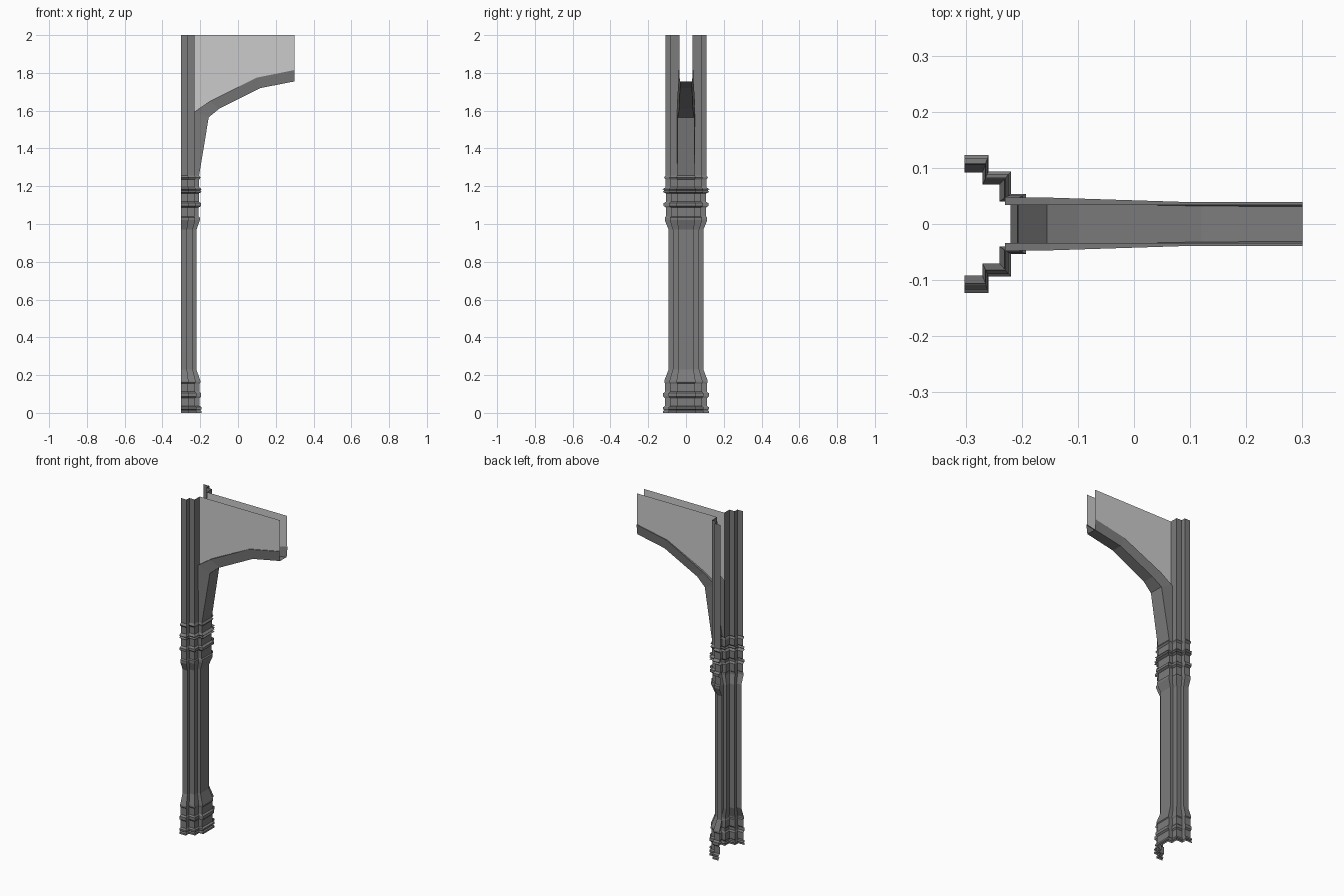
import bpy

if "Cube" in bpy.data.objects:
    bpy.data.objects.remove(bpy.data.objects["Cube"])

def material(name, v):
    m = bpy.data.materials.new(name)
    m.diffuse_color = (v, v, v, 1)
    m.use_nodes = True
    m.node_tree.nodes["Principled BSDF"].inputs["Base Color"].default_value = m.diffuse_color
    return m

dark = material("dark_stone", 0.2)
light = material("light_stone", 0.6)

def loft(name, rows, mat):
    """Flat-shaded open surface through rows of equal point count."""
    n = len(rows[0])
    verts = [p for r in rows for p in r]
    faces = [(j*n + i, j*n + i + 1, (j+1)*n + i + 1, (j+1)*n + i)
             for j in range(len(rows) - 1) for i in range(n - 1)]
    me = bpy.data.meshes.new(name)
    me.from_pydata(verts, [], faces)
    me.materials.append(mat)
    ob = bpy.data.objects.new(name, me)
    bpy.context.collection.objects.link(ob)
    return ob

WALL = -0.302
# Stepped half cross-section (depth from wall, half width), scaled by mouldings
STEPS = [(0, .092), (.032, .092), (.032, .07), (.062, .07), (.062, .04), (.082, .04)]

def ring(half, s, z):
    pts = [(d, -w) for d, w in half] + [(d, w) for d, w in reversed(half)]
    return [(WALL + d*s, w*s, z) for d, w in pts]

# Pier: base mouldings, plain shaft, capital mouldings (height, scale)
PROFILE = [(0, 1.33), (.01, 1.33), (.015, 1.25), (.02, 1.33), (.03, 1.33), (.036, 1.21),
           (.078, 1.21), (.086, 1.31), (.104, 1.31), (.112, 1.2), (.155, 1.2),
           (.16, 1.25), (.17, 1.25), (.23, 1), (.97, 1), (1.02, 1.22), (1.035, 1.22),
           (1.04, 1.14), (1.087, 1.14), (1.095, 1.29), (1.11, 1.29), (1.118, 1.15),
           (1.162, 1.15), (1.17, 1.34), (1.177, 1.24), (1.184, 1.34), (1.195, 1.17),
           (1.235, 1.17), (1.245, 1.27), (1.257, 1.17)]
loft("pier", [ring(STEPS, s, z) for z, s in PROFILE], dark)

# Upper pier: two steps each side, with the slot for the arch between
upper = STEPS[:5] + [(.062, .029)]
for name, part in (("upper_pier_front", slice(0, 6)), ("upper_pier_back", slice(6, 12))):
    loft(name, [ring(upper, 1.17, z)[part] for z in (1.25, 2.0)], dark)

# Arch rib stations: side edge (x, z, half width), soffit edge (x, z, half width)
RIB = [((-.23, 1.25, .047), (-.207, 1.25, .047)),
       ((-.23, 1.595, .048), (-.155, 1.565, .044)),
       ((-.15, 1.65, .047), (-.1, 1.61, .036)),
       ((.1, 1.775, .039), (.12, 1.72, .032)),
       ((.3, 1.815, .039), (.3, 1.755, .031))]
PANEL_Y = .034
rows = []
for (sx, sz, sw), (bx, bz, bw) in RIB:
    half = [(sx, PANEL_Y, sz), (sx, sw, sz), (bx, bw, bz)]
    rows.append([(x, -y, z) for x, y, z in half] + half[::-1])
loft("arch_rib", rows, dark)

# Spandrel panels above the rib
for name, side in (("spandrel_front", -1), ("spandrel_back", 1)):
    loft(name, [[(s[0], side*PANEL_Y, z) for z in ((s[1], 2.0) if side > 0 else (2.0, s[1]))]
                for s, _ in RIB[1:]], light)
